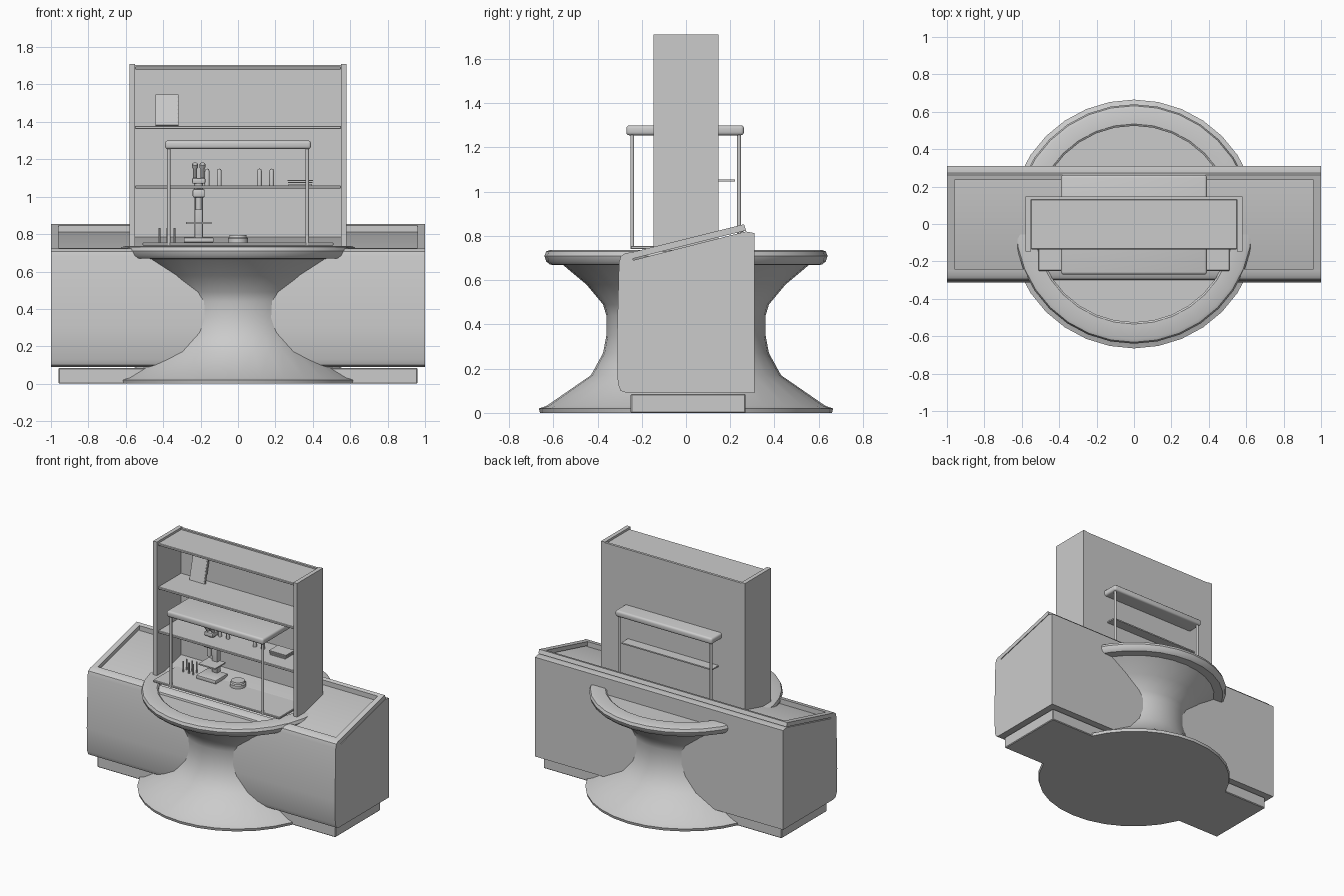
import bpy, bmesh, math
from mathutils import Vector, Matrix

if "Cube" in bpy.data.objects:
    bpy.data.objects.remove(bpy.data.objects["Cube"])


def finish(name, bm, angle=35):
    bmesh.ops.recalc_face_normals(bm, faces=bm.faces)
    me = bpy.data.meshes.new(name)
    bm.to_mesh(me)
    bm.free()
    ob = bpy.data.objects.new(name, me)
    bpy.context.collection.objects.link(ob)
    bpy.ops.object.select_all(action='DESELECT')
    ob.select_set(True)
    bpy.context.view_layer.objects.active = ob
    bpy.ops.object.shade_smooth_by_angle(angle=math.radians(angle))
    return ob


def box(name, x0, x1, y0, y1, z0, z1, bevel=0.0, seg=2):
    bm = bmesh.new()
    bmesh.ops.create_cube(bm, size=1)
    bmesh.ops.scale(bm, vec=(x1 - x0, y1 - y0, z1 - z0), verts=bm.verts)
    bmesh.ops.translate(bm, vec=((x0 + x1) / 2, (y0 + y1) / 2, (z0 + z1) / 2), verts=bm.verts)
    if bevel:
        bmesh.ops.bevel(bm, geom=bm.edges[:], offset=bevel, segments=seg, profile=0.5, affect='EDGES')
    return finish(name, bm)


def prism(name, profile, x0, x1):
    """Extrude a (y, z) profile along x."""
    bm = bmesh.new()
    f = bm.faces.new([bm.verts.new((x0, y, z)) for y, z in profile])
    r = bmesh.ops.extrude_face_region(bm, geom=[f])
    moved = [v for v in r['geom'] if isinstance(v, bmesh.types.BMVert)]
    bmesh.ops.translate(bm, vec=(x1 - x0, 0, 0), verts=moved)
    return finish(name, bm)


def lathe(name, profile, sides, at=(0, 0, 0)):
    """Revolve an (r, z) profile around z."""
    bm = bmesh.new()
    vs = [bm.verts.new((r, 0, z)) for r, z in profile]
    es = [bm.edges.new(p) for p in zip(vs, vs[1:])]
    bmesh.ops.spin(bm, geom=vs + es, cent=(0, 0, 0), axis=(0, 0, 1),
                   angle=2 * math.pi, steps=sides, use_duplicate=False)
    bmesh.ops.remove_doubles(bm, verts=bm.verts, dist=1e-5)
    bmesh.ops.translate(bm, vec=at, verts=bm.verts)
    return finish(name, bm)


def rod(name, a, b, r, sides=12):
    a, b = Vector(a), Vector(b)
    d = b - a
    bm = bmesh.new()
    m = Matrix.Translation((a + b) / 2) @ d.to_track_quat('Z', 'Y').to_matrix().to_4x4()
    bmesh.ops.create_cone(bm, cap_ends=True, segments=sides, radius1=r, radius2=r,
                          depth=d.length, matrix=m)
    return finish(name, bm)


# Console with a sloped, sunken top
box("plinth", -0.96, 0.96, -0.25, 0.27, 0, 0.085, 0.005, 1)
prism("console_body", [(-0.265, 0.09), (0.31, 0.09), (0.31, 0.813), (0.27, 0.82),
                       (-0.24, 0.69), (-0.24, 0.727), (-0.275, 0.722), (-0.295, 0.708),
                       (-0.303, 0.68), (-0.313, 0.3), (-0.308, 0.13), (-0.295, 0.1)], -1, 1)
for s, side in ((-1, "left"), (1, "right")):
    prism(side + "_console_rim", [(-0.25, 0.695), (-0.25, 0.725), (0.262, 0.853), (0.272, 0.825)],
          s * 0.96, s * 1.0)
prism("back_console_rim", [(0.235, 0.81), (0.235, 0.846), (0.262, 0.853), (0.272, 0.825)], -0.96, 0.96)

# Round table on a flared pedestal
lathe("round_table", [(0, 0), (0.66, 0), (0.665, 0.02), (0.63, 0.032), (0.43, 0.17), (0.375, 0.27),
                      (0.36, 0.35), (0.36, 0.44), (0.375, 0.49), (0.45, 0.58), (0.555, 0.668),
                      (0.615, 0.67), (0.632, 0.685), (0.64, 0.71), (0.632, 0.73), (0.615, 0.737),
                      (0.535, 0.737), (0.525, 0.73), (0.525, 0.695), (0, 0.695)], 32)
box("desk_board", -0.51, 0.51, -0.25, 0.13, 0.74, 0.755, 0.003, 1)

# Open shelf cabinet
for s, side in ((-1, "left"), (1, "right")):
    a, b = sorted((s * 0.55, s * 0.58))
    box(side + "_cabinet_side", a, b, -0.148, 0.148, 0.73, 1.71)
box("cabinet_back", -0.55, 0.55, 0.13, 0.148, 0.73, 1.705)
for name, z in (("cabinet_top", 1.68), ("upper_shelf", 1.362), ("lower_shelf", 1.043)):
    box(name, -0.55, 0.55, -0.135, 0.13, z, z + 0.017, 0.003, 1)

# Raised frame passing through the cabinet
box("frame_top", -0.39, 0.39, -0.27, 0.262, 1.255, 1.3, 0.014, 3)
box("frame_back_shelf", -0.365, 0.365, 0.148, 0.222, 1.047, 1.056)
for x in (-0.37, 0.37):
    rod("frame_front_post", (x, -0.243, 0.74), (x, -0.243, 1.26), 0.009)
    rod("frame_back_post", (x, 0.24, 0.75), (x, 0.24, 1.26), 0.009)

# Microscope
mx = -0.21
box("microscope_base", mx - 0.08, mx + 0.08, -0.07, 0.07, 0.755, 0.782, 0.006)
box("microscope_arm", mx - 0.022, mx + 0.022, 0.03, 0.07, 0.78, 1.04, 0.006)
box("microscope_stage", mx - 0.068, mx + 0.068, -0.06, 0.06, 0.855, 0.864)
box("microscope_head", mx - 0.032, mx + 0.032, -0.06, 0.07, 0.995, 1.04, 0.008)
rod("microscope_lens", (mx, -0.03, 0.93), (mx, -0.03, 1.0), 0.016)
rod("microscope_neck", (mx, 0, 1.03), (mx, 0, 1.09), 0.024)
box("eyepiece_block", mx - 0.035, mx + 0.035, -0.04, 0.03, 1.07, 1.1, 0.006)
for s in (-1, 1):
    rod("eyepiece_tube", (mx + s * 0.02, 0, 1.08), (mx + s * 0.02, -0.06, 1.165), 0.011)
    rod("eyepiece_cup", (mx + s * 0.02, -0.055, 1.155), (mx + s * 0.02, -0.067, 1.175), 0.015)

# Small things on the desk and shelves
lathe("round_dish", [(0, 0), (0.054, 0), (0.054, 0.022), (0.047, 0.028), (0.044, 0.04), (0, 0.04)],
      24, (0, 0, 0.755))
for x, y in ((-0.42, -0.03), (-0.375, -0.03), (-0.34, -0.03), (-0.42, 0.01), (-0.375, 0.01), (-0.34, 0.01)):
    rod("sample_tube", (x, y, 0.755), (x, y, 0.832), 0.006, 8)
for x in (-0.165, -0.1, 0.115, 0.18):
    lathe("vial", [(0, 0), (0.013, 0), (0.013, 0.075), (0.009, 0.087), (0, 0.09)], 12, (x, 0.03, 1.06))
for i in range(3):
    box("stacked_tray", 0.27 - i * 0.003, 0.395 + i * 0.003, -0.02, 0.08, 1.061 + i * 0.011, 1.068 + i * 0.011)

# Notebook leaning on the upper shelf
note = box("notebook", -0.44, -0.317, -0.008, 0.008, 0, 0.168)
note.location = (0, 0.075, 1.381)
note.rotation_euler.x = math.radians(-14)
for i in range(7):
    z = 1.40 + i * 0.022
    y = 0.073 + (z - 1.381) * 0.25
    rod("notebook_ring", (-0.322, y - 0.011, z), (-0.322, y + 0.008, z), 0.004, 6)
